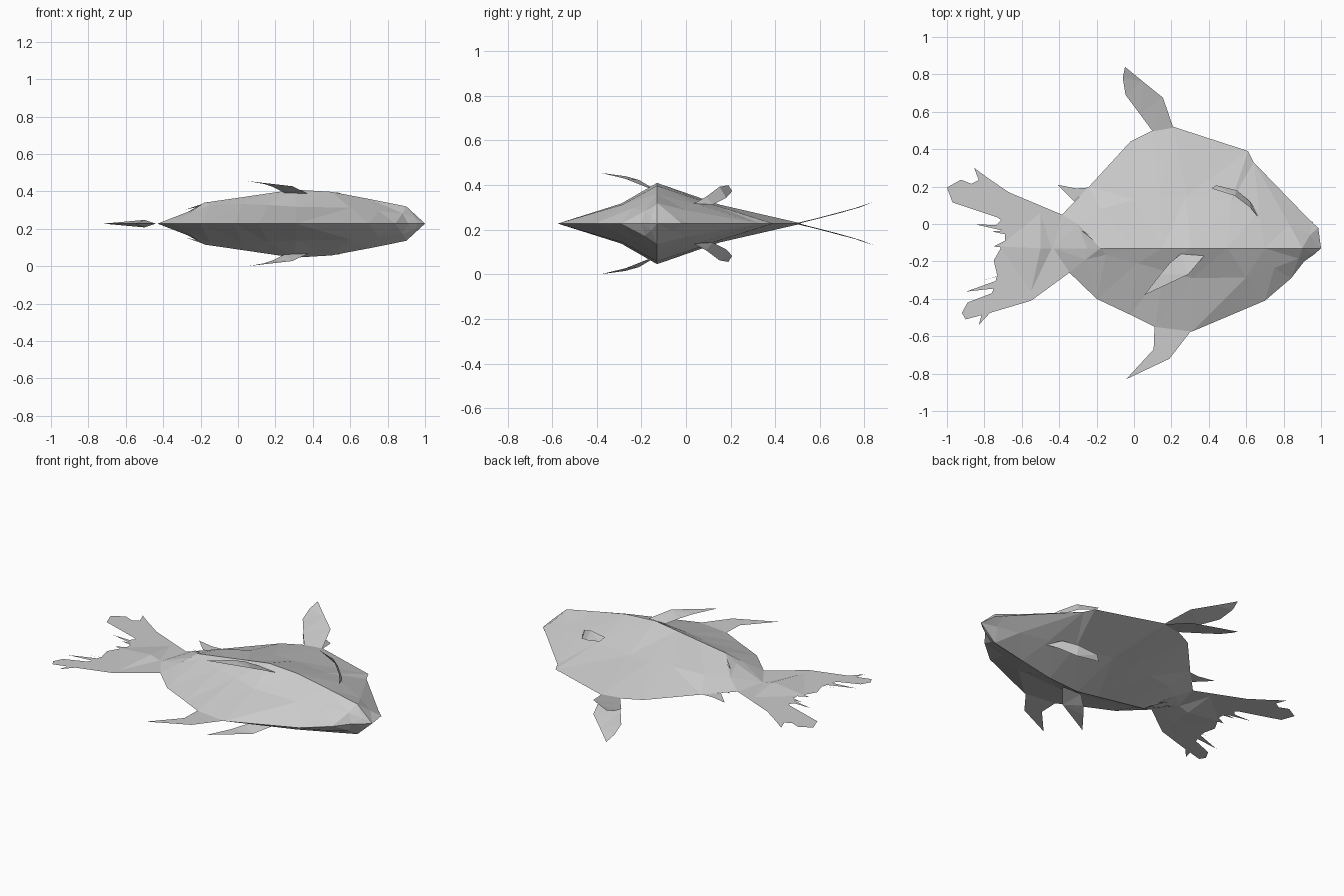
import bpy, bmesh

MID = 0.2275  # height of the symmetry plane


def make(name, verts, faces, mirror=True):
    me = bpy.data.meshes.new(name)
    me.from_pydata([(v[0], v[1], v[2] if len(v) > 2 else 0) for v in verts], [], faces)
    bm = bmesh.new()
    bm.from_mesh(me)
    bmesh.ops.triangulate(bm, faces=bm.faces[:])
    bmesh.ops.recalc_face_normals(bm, faces=bm.faces[:])
    if sum(f.normal.z for f in bm.faces) < 0:
        bmesh.ops.reverse_faces(bm, faces=bm.faces[:])
    bm.to_mesh(me)
    bm.free()
    ob = bpy.data.objects.new(name, me)
    ob.location.z = MID
    bpy.context.collection.objects.link(ob)
    if mirror:
        m = ob.modifiers.new("mirror", 'MIRROR')
        m.use_axis = (False, False, True)
        m.merge_threshold = 0.0005
    return ob


def paired_fin(name, left, right):
    """Strip of quads between two edges running from root to tip."""
    n = len(left)
    faces = [(i, i + 1, n + i + 1, n + i) for i in range(n - 1)]
    return make(name, left + right, faces)


def flat_fin(name, outline):
    return make(name, outline, [tuple(range(len(outline)))], mirror=False)


# Body: five lengthwise rows between a tail pole and a nose pole
belly_edge = [(-.385, .05), (-.24, .2), (-.02, .44), (.1, .5), (.21, .52),
              (.61, .39), (.64, .33), (.95, .01), (.985, -.02)]
belly_row = [(-.3, 0, .045), (-.18, .08, .06), (0, .13, .082), (.14, .15, .085), (.28, .15, .085),
             (.52, .12, .085), (.67, .07, .08), (.83, 0, .06), (.94, -.06, .035)]
ridge = [(x, -.13, z) for x, z in [(-.25, .07), (-.18, .112), (0, .138), (.15, .16), (.3, .182),
                                   (.5, .17), (.7, .132), (.9, .092), (.95, .046)]]
back_row = [(-.26, -.19, .055), (-.15, -.165, .1), (.02, -.21, .105), (.16, -.25, .1), (.31, -.29, .09),
            (.6, -.285, .085), (.75, -.235, .07), (.88, -.185, .055), (.95, -.155, .03)]
back_edge = [(-.345, -.26), (-.2, -.4), (-.02, -.485), (.11, -.55), (.31, -.575),
             (.7, -.41), (.84, -.29), (.91, -.2), (.96, -.165)]
rows = [belly_edge, belly_row, ridge, back_row, back_edge]
n = len(ridge)
verts = [v for r in rows for v in r] + [(-.43, -.13), (1, -.13)]
tail_pole, nose_pole = 5 * n, 5 * n + 1
faces = []
for r in range(4):
    a, b = r * n, (r + 1) * n
    faces += [(a + i, a + i + 1, b + i + 1, b + i) for i in range(n - 1)]
    faces += [(tail_pole, a, b), (a + n - 1, nose_pole, b + n - 1)]
make("body", verts, faces)

# Tail: flat ragged sheet with a slightly raised hub
flat_fin("tail_fin", [
    (-.43, -.13), (-.385, .05), (-.67, .17), (-.78, .245), (-.855, .3), (-.83, .235), (-.87, .215),
    (-.925, .237), (-1, .195), (-.97, .115), (-.73, .035), (-.71, .02), (-.735, -.005),
    (-.845, -.003), (-.7, -.035), (-.76, -.04), (-.69, -.055), (-.69, -.09), (-.75, -.12),
    (-.71, -.125), (-.75, -.195), (-.73, -.28), (-.82, -.305), (-.735, -.28), (-.74, -.305),
    (-.9, -.362), (-.75, -.345), (-.76, -.37), (-.89, -.42), (-.92, -.475), (-.9, -.51),
    (-.815, -.487), (-.83, -.54), (-.77, -.475), (-.55, -.41), (-.345, -.26)])
make("tail_hub", [(-.44, -.13), (-.5, .06), (-.72, -.12), (-.55, -.36), (-.5, -.13, .02)],
     [(i, (i + 1) % 4, 4) for i in range(4)])

# Single fins lying in the symmetry plane
flat_fin("back_fin", [(.11, -.54), (.105, -.67), (-.042, -.83), (.19, -.72), (.31, -.565)])
flat_fin("rear_fin", [(-.24, .195), (-.31, .19), (-.41, .21), (-.32, .12)])
flat_fin("chin_spur", [(.56, .4), (.585, .402), (.582, .385), (.612, .388), (.6, .36)])
flat_fin("lip", [(.93, .02), (.955, .012), (.962, -.01), (.99, -.025), (.95, -.05)])

# Mirrored pairs of fins
paired_fin("belly_fin",
           [(.21, .515, .002), (.155, .675, .043), (.05, .76, .07), (-.048, .84, .097)],
           [(.1, .495, .002), (.03, .59, .025), (-.045, .69, .047), (-.06, .78, .073)])
paired_fin("back_side_fin",
           [(.375, -.17, .16), (.29, -.27, .2), (.055, -.38, .227)],
           [(.25, -.16, .165), (.19, -.21, .195), (.14, -.27, .212)])
paired_fin("side_fin",
           [(.68, .04, .085), (.62, .12, .085), (.55, .18, .115), (.44, .207, .145)],
           [(.665, .035, .09), (.62, .09, .12), (.54, .15, .165), (.415, .19, .172)])
# Small spur where the ridge begins
make("ridge_spur", [(-.28, -.035, .075), (-.17, -.095, .1), (-.16, -.135, .116)], [(0, 1, 2)])
